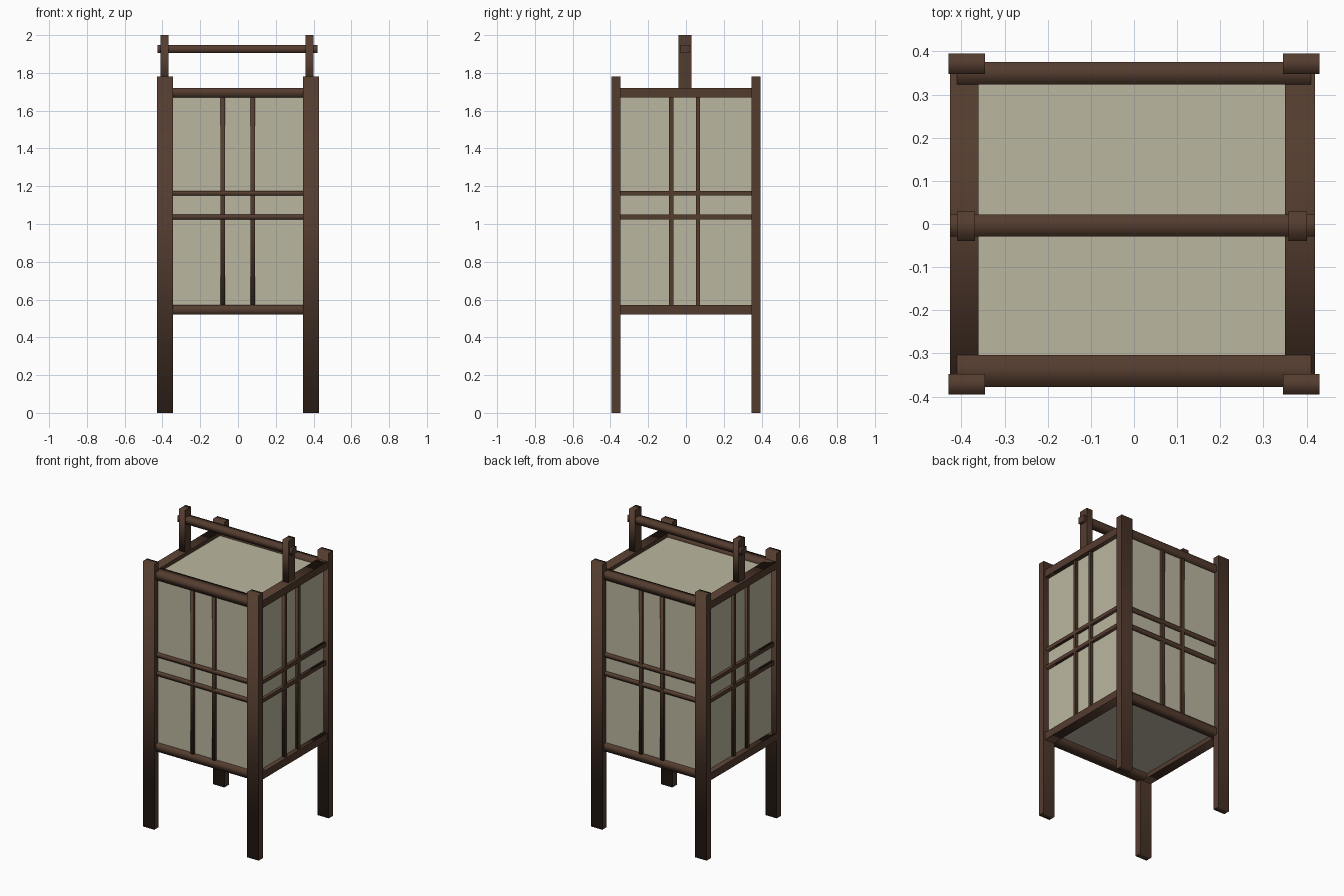
import bpy, bmesh

if "Cube" in bpy.data.objects:
    bpy.data.objects.remove(bpy.data.objects["Cube"])


def material(name, rgb):
    m = bpy.data.materials.new(name)
    m.diffuse_color = (*rgb, 1)
    m.use_nodes = True
    m.node_tree.nodes["Principled BSDF"].inputs["Base Color"].default_value = m.diffuse_color
    return m


WOOD = material("dark_wood", (0.088, 0.045, 0.028))
PAPER = material("rice_paper", (0.50, 0.47, 0.35))


def box(name, x, y, z, mat=WOOD, soft=True):
    """Box from (min, max) ranges; soft shading only around the x axis."""
    bm = bmesh.new()
    bmesh.ops.create_cube(bm, size=1)
    for v in bm.verts:
        v.co = [r[0] if c < 0 else r[1] for c, r in zip(v.co, (x, y, z))]
    bm.normal_update()
    for f in bm.faces:
        f.smooth = soft
    for e in bm.edges:
        e.smooth = not any(abs(f.normal.x) > 0.9 for f in e.link_faces)
    me = bpy.data.meshes.new(name)
    bm.to_mesh(me)
    bm.free()
    me.materials.append(mat)
    ob = bpy.data.objects.new(name, me)
    bpy.context.collection.objects.link(ob)
    return ob


def span(a, b, s):
    """Range a..b, mirrored when s is -1."""
    return (a, b) if s > 0 else (-b, -a)


# Paper shade
box("paper_shade", (-0.39, 0.39), (-0.355, 0.355), (0.55, 1.695), PAPER, False)

# Corner posts
for sx, nx in ((-1, "left"), (1, "right")):
    for sy, ny in ((-1, "front"), (1, "back")):
        box(f"{ny}_{nx}_post", span(0.345, 0.43, sx), span(0.348, 0.395, sy), (0, 1.78))

# Top and bottom frame rails
for level, z in (("bottom", (0.52, 0.57)), ("top", (1.67, 1.72))):
    box(f"{level}_front_rail", (-0.41, 0.41), (-0.378, -0.304), z)
    box(f"{level}_back_rail", (-0.41, 0.41), (0.323, 0.375), z)
    box(f"{level}_left_rail", (-0.427, -0.36), (-0.37, 0.37), z)
    box(f"{level}_right_rail", (0.35, 0.42), (-0.37, 0.37), z)

# Lattice bars on the four sides
for s, face, side in ((-1, "front", "left"), (1, "back", "right")):
    depth_y = span(0.345, 0.372, s)
    depth_x = span(0.38, 0.41, s)
    for i, z in enumerate(((1.025, 1.05), (1.15, 1.175))):
        box(f"{face}_cross_bar_{i}", (-0.37, 0.37), depth_y, z)
        box(f"{side}_cross_bar_{i}", depth_x, (-0.36, 0.36), z)
    for i, (c, d) in enumerate(((-0.081, -0.078), (0.078, 0.064))):
        box(f"{face}_upright_bar_{i}", (c - 0.012, c + 0.012), depth_y, (0.55, 1.69))
        box(f"{side}_upright_bar_{i}", depth_x, (d - 0.011, d + 0.011), (0.55, 1.69))

# Carrying handle
box("handle_left_upright", (-0.41, -0.368), (-0.039, 0.029), (1.70, 2.0))
box("handle_right_upright", (0.358, 0.401), (-0.039, 0.029), (1.70, 2.0))
box("handle_bar", (-0.427, 0.42), (-0.029, 0.022), (1.905, 1.947))
